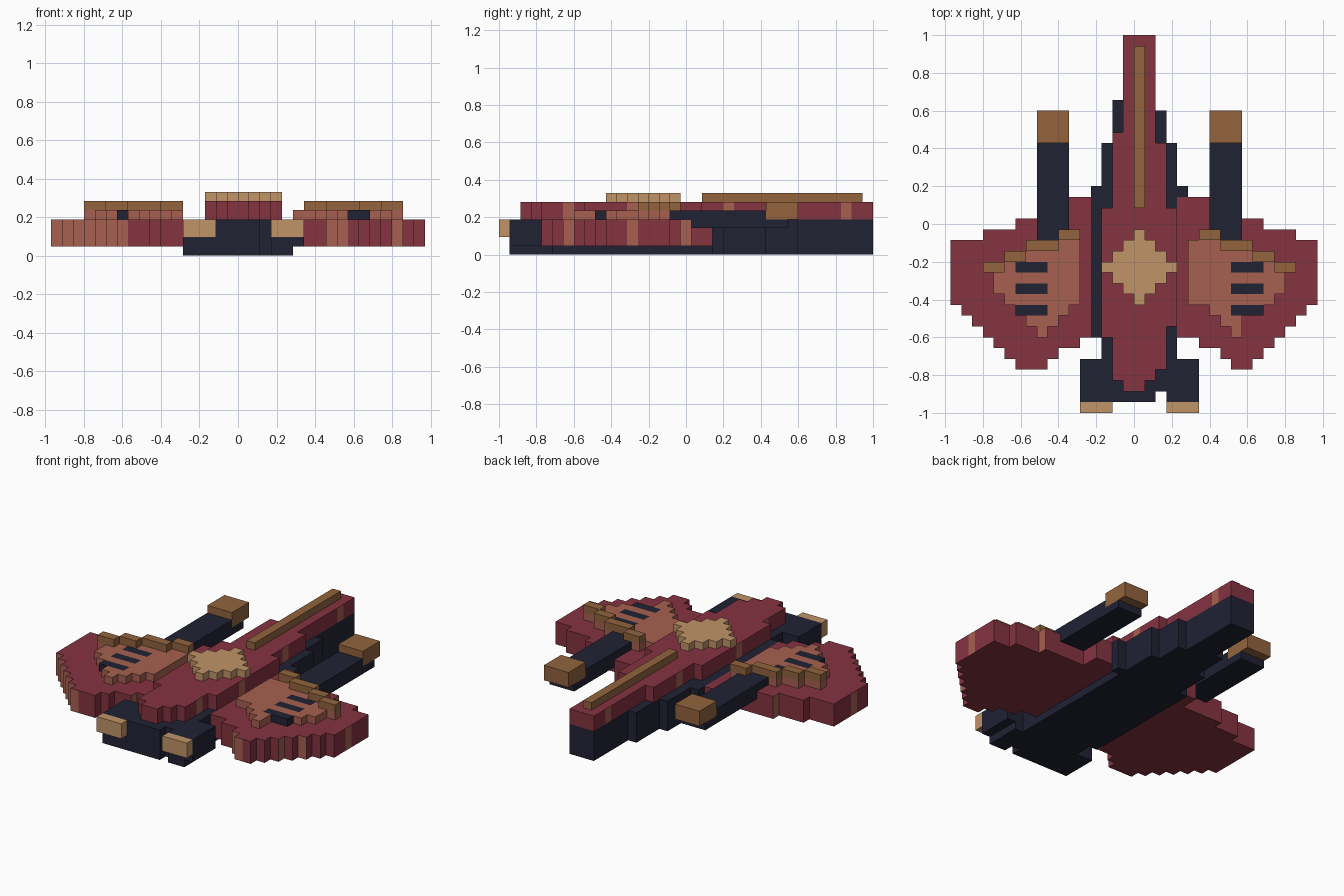
import bpy, bmesh

if "Cube" in bpy.data.objects:
    bpy.data.objects.remove(bpy.data.objects["Cube"])

V = 2 / 35       # block size in plan
H = 0.33 / 7     # layer height


def material(name, rgb):
    m = bpy.data.materials.new(name)
    m.diffuse_color = (*rgb, 1)
    m.use_nodes = True
    m.node_tree.nodes["Principled BSDF"].inputs["Base Color"].default_value = m.diffuse_color
    return m


MATS = [material("maroon", (0.235, 0.033, 0.053)),
        material("salmon", (0.38, 0.117, 0.08)),
        material("navy", (0.015, 0.016, 0.034)),
        material("bronze", (0.287, 0.127, 0.048)),
        material("brass", (0.527, 0.296, 0.138))]
MAROON, SALMON, NAVY, BRONZE, BRASS = range(5)


def plate(name, rows, z0, z1, color):
    """Stepped slab from rows (j0, j1, x0, x1); color is an index or rule(i, j, side)."""
    cells = {(i, j) for j0, j1, x0, x1 in rows for j in range(j0, j1) for i in range(x0, x1)}
    bm = bmesh.new()
    verts = {}

    def v(i, j, k):
        if (i, j, k) not in verts:
            verts[i, j, k] = bm.verts.new((i * V, -1 + j * V, k * H))
        return verts[i, j, k]

    def quad(pts, i, j, side):
        f = bm.faces.new([v(*p) for p in pts])
        f.material_index = color(i, j, side) if callable(color) else color

    for i, j in sorted(cells):
        ring = [(i, j), (i + 1, j), (i + 1, j + 1), (i, j + 1)]
        quad([(*p, z1) for p in ring], i, j, "top")
        quad([(*p, z0) for p in reversed(ring)], i, j, "bottom")
        sides = [("front", 0, -1), ("right", 1, 0), ("back", 0, 1), ("left", -1, 0)]
        for n, (side, di, dj) in enumerate(sides):
            if (i + di, j + dj) not in cells:
                a, b = ring[n], ring[(n + 1) % 4]
                quad([(*a, z0), (*b, z0), (*b, z1), (*a, z1)], i, j, side)
    me = bpy.data.meshes.new(name)
    bm.to_mesh(me)
    bm.free()
    for m in MATS:
        me.materials.append(m)
    ob = bpy.data.objects.new(name, me)
    bpy.context.collection.objects.link(ob)
    return ob


def mirror(rows, trim=(), widen=()):
    """Mirror rows; trim the outer edge or widen the inner edge by one block on some rows."""
    return [(j, j + 1, 1 - x1 - (j in widen), 1 - x0 - (j in trim))
            for j0, j1, x0, x1 in rows for j in range(j0, j1)]


# Colour rules: lighter blocks along the rims
def wing_color(i, j, side):
    if side == "front" and (i < -10 or i in (8, 9, 14)):
        return SALMON
    if side in ("left", "right") and j in (6, 12, 17):
        return SALMON
    return MAROON


def spine_color(i, j, side):
    return SALMON if side in ("left", "right") and j in (6, 12, 21, 32) else MAROON


def panel_color(i, j, side):
    slot = j in (9, 11, 13) and (-11 <= i < -8 or 9 <= i < 12)
    return NAVY if slot else SALMON


# Hull
plate("hull", [(5, 7, -3, 4), (7, 20, -4, 4), (20, 21, -4, 5), (21, 25, -3, 4),
               (25, 28, -2, 3), (28, 29, -2, 2), (29, 35, -1, 2)], 0, 4, NAVY)
plate("engine_base", [(1, 2, -5, 2), (1, 2, 3, 5), (2, 5, -5, 5)], 0, 1, NAVY)
plate("engine_block", [(1, 2, -5, 2), (1, 2, 3, 6), (2, 5, -5, 6)], 1, 4, NAVY)
plate("left_nozzle", [(0, 1, -5, -2)], 2, 4, BRASS)
plate("right_nozzle", [(0, 1, 3, 6)], 2, 4, BRASS)

# Spine with its crest and diamond
plate("spine", [(2, 3, -1, 1), (3, 4, -2, 2), (4, 7, -2, 3), (7, 8, -3, 3), (8, 19, -3, 4),
                (19, 25, -2, 3), (25, 26, -2, 2), (26, 35, -1, 2)], 4, 6, spine_color)
plate("crest", [(19, 34, 0, 1)], 6, 7, BRONZE)
plate("diamond", [(13 + d, 14 + d, abs(d) - 3, 4 - abs(d)) for d in range(-3, 4)], 6, 7, BRASS)

# Wings, raised panels and stepped ridges
wing = [(4, 5, -11, -8), (5, 6, -12, -7), (6, 7, -13, -5), (7, 8, -14, -4), (8, 9, -15, -4),
        (9, 10, -16, -4), (10, 16, -17, -4), (16, 17, -14, -4), (17, 18, -11, -4),
        (18, 20, -6, -4)]
panel = [(7, 8, -9, -8), (8, 9, -10, -7), (9, 10, -11, -6), (10, 11, -12, -5), (11, 13, -13, -5),
         (13, 14, -14, -5), (14, 15, -12, -5), (15, 16, -10, -5), (16, 17, -7, -5)]
ridge = [(13, 14, -14, -12), (14, 15, -12, -10), (15, 16, -10, -7), (16, 17, -7, -5)]
plate("left_wing", wing, 1, 4, wing_color)
plate("right_wing", mirror(wing, range(4, 16), range(7, 20)), 1, 4, wing_color)
plate("left_panel", panel, 4, 5, panel_color)
plate("right_panel", mirror(panel, (8,), range(10, 16)), 4, 5, panel_color)
plate("left_ridge", ridge, 5, 6, BRONZE)
plate("right_ridge", mirror(ridge), 5, 6, BRONZE)

# Barrels
for side, x in (("left", -9), ("right", 7)):
    plate(side + "_barrel_lower", [(18, 27, x, x + 3)], 3, 4, NAVY)
    plate(side + "_barrel_upper", [(16, 25, x, x + 3)], 4, 5, NAVY)
    plate(side + "_barrel_tip", [(25, 28, x, x + 3)], 4, 6, BRONZE)
